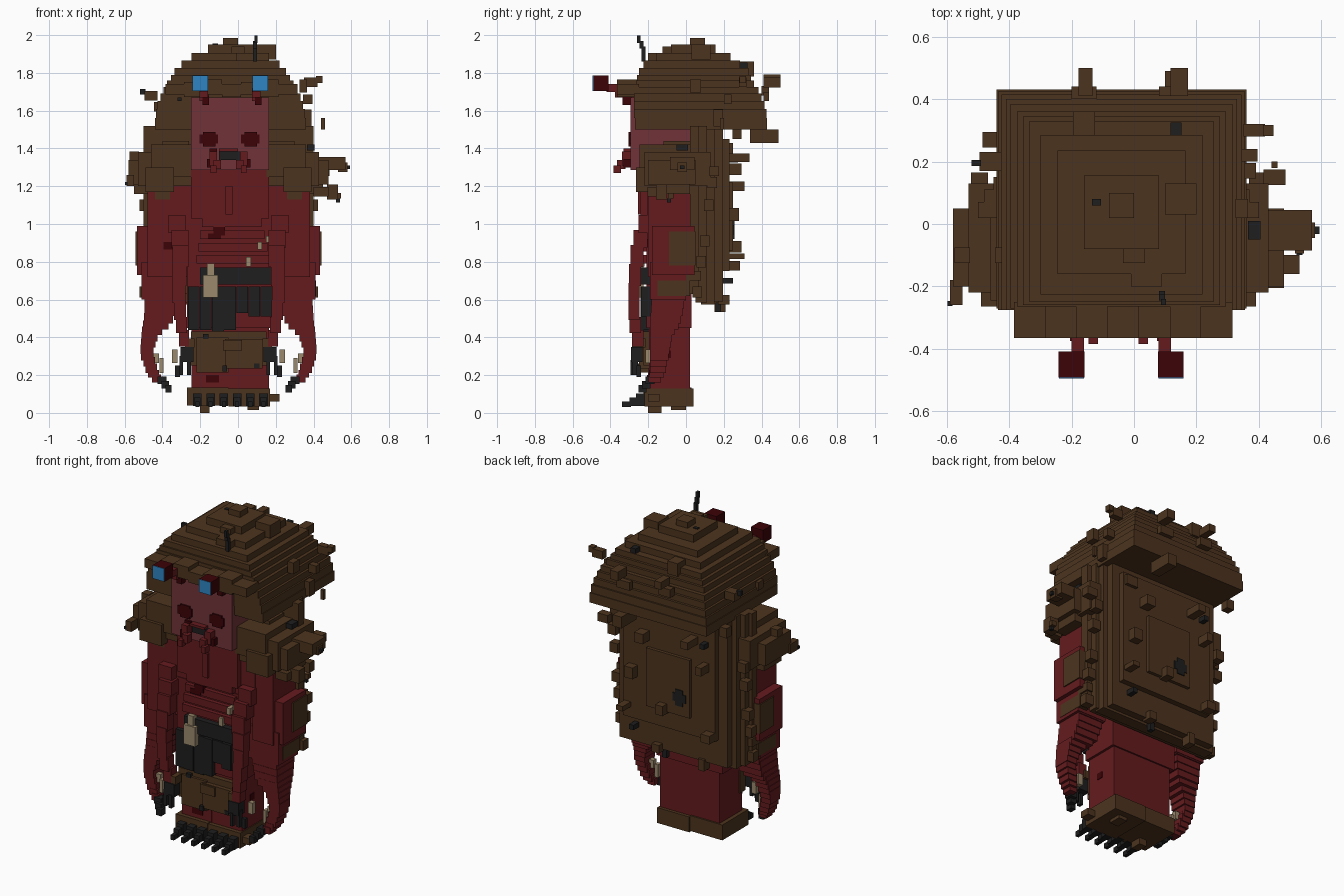
import bpy, bmesh, math, random
from mathutils import Vector

random.seed(7)
MID = -0.05          # symmetry plane of the body


def colour(name, r, g, b):
    m = bpy.data.materials.new(name)
    m.diffuse_color = (r, g, b, 1)
    return m


BROWN = colour("brown_shell", 0.073, 0.034, 0.0125)
RED = colour("red_flesh", 0.130, 0.011, 0.013)
PINK = colour("pink_face", 0.165, 0.034, 0.040)
DARK = colour("dark_red", 0.045, 0.001, 0.002)
BLUE = colour("blue_eye", 0.028, 0.235, 0.550)
BLACK = colour("black_claw", 0.013, 0.013, 0.014)
BONE = colour("bone", 0.330, 0.250, 0.150)


def part(name, mat, boxes):
    """One object made of boxes given as (x0, x1, y0, y1, z0, z1)."""
    bm = bmesh.new()
    for x0, x1, y0, y1, z0, z1 in boxes:
        vs = bmesh.ops.create_cube(bm, size=1)["verts"]
        for v in vs:
            v.co = ((x0 + x1) / 2 + v.co.x * (x1 - x0),
                    (y0 + y1) / 2 + v.co.y * (y1 - y0),
                    (z0 + z1) / 2 + v.co.z * (z1 - z0))
    me = bpy.data.meshes.new(name)
    bm.to_mesh(me)
    bm.free()
    me.materials.append(mat)
    ob = bpy.data.objects.new(name, me)
    bpy.context.collection.objects.link(ob)
    return ob


def cube(x, y, z, s, sy=None, sz=None):
    sy, sz = sy or s, sz or s
    return (x - s / 2, x + s / 2, y - sy / 2, y + sy / 2, z - sz / 2, z + sz / 2)


def both(boxes):
    """Boxes plus their mirror images."""
    return boxes + [(2 * MID - b[1], 2 * MID - b[0], *b[2:]) for b in boxes]


def limb(points, step=0.04):
    """Stepped chain of boxes along (x, y, z, half_x, half_y) points."""
    out = []
    for a, b in zip(points, points[1:]):
        a, b = Vector(a), Vector(b)
        n = max(1, round(Vector((b - a)[:3]).length / step))
        for i in range(n):
            p = a.lerp(b, (i + 0.5) / n)
            dz = abs(b[2] - a[2]) / n / 2 + 0.008
            out.append((p[0] - p[3], p[0] + p[3], p[1] - p[4], p[1] + p[4],
                        p[2] - dz, p[2] + dz))
    return out


# Stepped dome hood: (half width, front y, back y, bottom, top)
layers = [(.40, -.27, .43, 1.50, 1.56), (.395, -.275, .425, 1.56, 1.61),
          (.385, -.275, .415, 1.61, 1.65), (.37, -.275, .40, 1.65, 1.69),
          (.355, -.27, .385, 1.69, 1.725), (.335, -.265, .36, 1.725, 1.76),
          (.315, -.26, .345, 1.76, 1.79), (.295, -.25, .33, 1.79, 1.825),
          (.26, -.225, .285, 1.825, 1.865), (.205, -.16, .235, 1.865, 1.905),
          (.12, -.08, .155, 1.905, 1.95), (.04, .02, .10, 1.95, 1.985)]
part("hood", BROWN, [(-.04 - w, -.04 + w, f, b, z0, z1) for w, f, b, z0, z1 in layers])
part("hood_brow", BROWN, [(-.385 + i * .1, -.285 + i * .1, -.365, -.25,
                           1.685 - .012 * (i % 2), 1.74 + .012 * (i % 3)) for i in range(7)])
part("hood_lumps", BROWN, [
    (.10, .20, .03, .13, 1.87, 1.95), (-.035, .035, -.125, -.055, 1.87, 1.94),
    (-.01, .09, -.20, -.12, 1.82, 1.905), (-.195, -.125, .28, .36, 1.78, 1.86),
    cube(-.155, .455, 1.77, .045, .09), cube(.145, .455, 1.75, .055, .09),
    (-.20, -.12, .40, .44, 1.68, 1.73), (.08, .17, .41, .44, 1.65, 1.70),
    (.10, .16, .34, .49, 1.43, 1.50), cube(.385, .30, 1.75, .07, .04, .05),
    cube(.43, .30, 1.765, .035), cube(.37, .22, 1.66, .05, .04, .05),
    cube(.45, .19, 1.53, .02, .02, .06), cube(.36, .17, 1.56, .06, .05, .09),
    cube(-.46, .20, 1.68, .07, .06, .05), cube(-.46, .27, 1.48, .05, .05, .06),
    cube(.345, .05, 1.73, .04, .06, .07), cube(-.42, -.10, 1.62, .05)])

# Layered back shell
part("back_shell", BROWN, [
    (-.50, .40, .02, .07, .63, 1.52), (-.48, .37, .05, .11, .585, 1.52),
    (-.45, .35, .08, .15, .575, 1.52), (-.42, .32, .12, .195, .59, 1.52),
    (-.36, .27, .19, .23, .75, 1.45), (-.20, .10, .22, .25, .86, 1.22)])
part("shell_lumps", BROWN, [
    cube(-.22, .28, 1.35, .05, .11, .045), cube(.12, .26, 1.29, .06, .07, .06),
    cube(-.30, .27, 1.20, .04, .08, .05), cube(.20, .24, 1.05, .06, .08, .07),
    cube(-.02, .26, .88, .05, .07, .06), cube(.24, .26, .83, .045, .10, .03),
    cube(-.33, .25, .78, .06, .07, .05), cube(.05, .20, .60, .05, .06, .05),
    cube(-.25, .18, .57, .04, .06, .07), cube(.22, .20, 1.40, .08, .1, .06)]
    + both([cube(-.495, .06 + .02 * i, (.64, .80, .91, 1.10, 1.22)[i], .055, .05, .06)
            for i in range(5)]))

# Torso, neck and legs
part("torso", RED, [(-.45, .36, -.17, .04, .72, 1.25), (-.36, .26, -.205, 0, .95, 1.22),
                    (-.27, .18, -.21, .03, .45, .98), (-.25, .165, -.24, .03, 1.03, 1.30)])
part("legs", RED, [(-.245, -.042, -.20, .02, .12, .48), (-.042, .165, -.195, .02, .12, .48)])
part("ribs", RED, [(-.22 + .01 * i, .17 - .015 * i, -.235, -.19, .79 + .065 * i, .835 + .065 * i)
                   for i in range(4)] + [(-.065, -.03, -.255, -.2, 1.05, 1.20)])

# Face with nostril patches and mouth
part("face", PINK, [(-.25, .165, -.295, .03, 1.285, 1.67)])
spots = []
for cx in (-.155, .065):
    spots += [(cx - .048, cx + .048, -.302, -.29, 1.425, 1.475),
              (cx - .03, cx + .035, -.304, -.29, 1.41, 1.488)]
part("nostrils", DARK, spots)
part("dark_patches", DARK, [
    (-.16, -.09, -.240, -.20, .92, .95), (-.13, -.07, -.241, -.20, .94, .985),
    (.20, .235, -.215, -.18, .88, .92), (-.395, -.345, -.205, -.16, .865, .905),
    (-.17, -.10, -.206, -.19, .16, .20), (.15, .169, -.12, -.08, .29, .33),
    (-.15, -.11, -.31, -.28, 1.385, 1.40), (-.165, -.14, -.33, -.28, 1.30, 1.345),
    (.04, .065, -.33, -.28, 1.30, 1.345)])
part("mouth", BLACK, [(-.10, .01, -.31, -.28, 1.34, 1.385)])
part("mandibles", RED, both([(-.15, -.11, -.34, -.28, 1.31, 1.385), (-.13, -.09, -.365, -.32, 1.29, 1.34),
                             (-.145, -.115, -.385, -.345, 1.27, 1.31)]) + [(-.1, .0, -.33, -.28, 1.385, 1.40)])

# Eyes on stalks
for side, x in (("left", -.20), ("right", .118)):
    part(side + "_eye_block", DARK, [cube(x, -.45, 1.745, .082)])
    part(side + "_eye_lens", BLUE, [cube(x, -.491, 1.745, .080, .006, .080)])
    sx = x + (.02 if x < 0 else -.02)
    part(side + "_eye_stalk", RED, [(sx - .025, sx + .025, -.33, -.27, 1.65, 1.70),
                                    (sx - .025, sx + .02, -.375, -.31, 1.67, 1.72),
                                    (sx - .02, sx + .02, -.42, -.36, 1.70, 1.74)])
    part(side + "_stalk_base", DARK, [cube(sx + .01, -.31, 1.655, .035, .05, .05)])

# Shaggy shoulder pads
part("shoulder_pads", BROWN, both([
    (-.53, -.25, -.22, .13, 1.20, 1.38), (-.46, -.25, -.245, .10, 1.25, 1.42),
    (-.58, -.42, -.20, .05, 1.21, 1.34), (-.49, -.34, -.265, .0, 1.17, 1.30),
    (-.55, -.46, -.15, .02, 1.16, 1.24), (-.40, -.26, -.12, .12, 1.36, 1.44),
    (-.44, -.36, -.20, -.12, 1.13, 1.20)]))
part("shoulder_tufts", BROWN, [
    cube(.50, -.02, 1.32, .14, .13, .07), cube(.555, -.02, 1.30, .05, .05),
    cube(.50, -.13, 1.17, .06, .06, .08), cube(.53, -.08, 1.15, .03),
    cube(-.57, -.22, 1.23, .04, .08, .06), cube(-.55, -.1, 1.36, .05),
    cube(.44, -.18, 1.17, .08, .05, .05), cube(.45, .15, 1.28, .07, .05, .05)])

# Outer arms ending in hooked claws
part("upper_arms", RED, both([(-.48, -.34, -.20, .03, .72, 1.21), (-.535, -.36, -.18, .045, .73, .99),
                              (-.51, -.31, -.19, .0, .60, .80)]))
part("outer_forearms", RED, both(limb([
    (-.40, -.09, .64, .09, .09), (-.425, -.11, .48, .075, .08), (-.465, -.13, .42, .045, .06),
    (-.485, -.14, .32, .033, .05), (-.455, -.15, .22, .03, .04), (-.425, -.17, .17, .022, .03)])))
part("outer_claw_tips", BLACK, both(limb([(-.41, -.18, .185, .025, .025), (-.36, -.24, .115, .015, .02)], .03)))
part("hook_teeth", BONE, both([cube(-.435, -.15, .29, .035, .03, .05), cube(-.405, -.16, .25, .022, .03, .08),
                               cube(-.335, -.2, .30, .03, .03, .07)]))
part("elbow_pads", BROWN, both([(-.542, -.50, -.09, .05, .78, .96), (-.512, -.45, -.15, .02, .62, .70),
                                (-.51, -.47, -.03, .08, .70, .75)]))

# Slender inner arms
part("inner_arms", RED, both(limb([
    (-.33, -.20, 1.04, .045, .04), (-.30, -.255, .88, .045, .035), (-.315, -.275, .68, .035, .03),
    (-.305, -.275, .50, .03, .03), (-.28, -.25, .36, .025, .03)], .09)))
part("inner_claws", BLACK, both([
    cube(-.27, -.26, .31, .07, .06, .08), cube(-.30, -.27, .25, .02, .03, .10),
    cube(-.26, -.28, .24, .02, .03, .08), cube(-.32, -.25, .22, .025, .025, .06)]))
part("wrist_tufts", BROWN, both([cube(-.255, -.25, .37, .05, .07, .05)]))

# Dark belt with hanging strips and a bone charm
part("belt", BLACK, [(-.20, .19, -.245, -.18, .68, .77)])
part("belt_strips", BLACK, [(-.265 + .064 * i, -.203 + .064 * i, -.235 - .006 * (i % 2), -.18,
                             (.44, .44, .43, .44, .53, .51, .51)[i], .668) for i in range(7)])
part("bone_charm", BONE, [(-.185, -.105, -.27, -.225, .61, .73), (-.165, -.125, -.26, -.225, .73, .79)])
part("bone_chips", BONE, [cube(.165, -.24, .92, .035, .05), cube(.115, -.235, .885, .025, .05, .04),
                          cube(.055, -.235, .80, .025, .03, .05)])

# Loincloth, foot and toes
part("loincloth", BROWN, [(-.25, .15, -.225, -.17, .25, .43), (-.22, -.05, -.24, -.18, .215, .40),
                          (-.07, .13, -.25, -.18, .235, .39), (-.08, .02, -.26, -.2, .33, .385)])
part("loincloth_tears", BLACK, [cube(-.17, -.235, .405, .03, .02, .025), cube(.10, -.245, .25, .03, .02, .025),
                                cube(-.07, -.252, .235, .025, .02, .03)])
part("foot", BROWN, [(-.27, -.05, -.225, .03, .04, .135), (-.05, .17, -.22, .04, .035, .13),
                     (-.20, -.15, -.20, -.13, 0, .05), (.17, .22, -.2, -.14, .06, .10),
                     (.05, .11, -.08, 0, .015, .05)])
toes = []
for i in range(6):
    x = -.215 + .07 * i
    toes += [cube(x, -.235, .07, .045, .06, .065), cube(x, -.275, .06, .035, .05, .045),
             cube(x, -.315, .045, .022, .045, .03)]
part("toe_claws", BLACK, toes)

# Thorny dark bits around the shell
part("thorns", BLACK, [
    cube(.095, -.25, 1.978, .016, .02, .04), cube(.09, -.235, 1.95, .02, .02, .04),
    cube(.09, -.225, 1.90, .02, .02, .08),
    cube(.135, .305, 1.83, .035, .04, .05), cube(-.12, .07, 1.945, .03, .02, .02),
    cube(-.505, .195, 1.70, .03, .02, .03), cube(-.35, .37, 1.71, .025),
    cube(.385, -.02, 1.405, .04, .06, .03), cube(.585, -.02, 1.30, .018, .025),
    cube(-.59, -.255, 1.215, .016), cube(.53, -.09, 1.125, .02),
    cube(-.13, .25, .97, .09, .01, .05), cube(-.13, .25, .97, .05, .012, .10),
    cube(-.30, .24, 1.34, .03, .07, .03), cube(.20, .22, .70, .03, .06, .03),
    cube(.02, .17, .56, .03, .03, .05), cube(-.31, -.275, 1.66, .02)])
